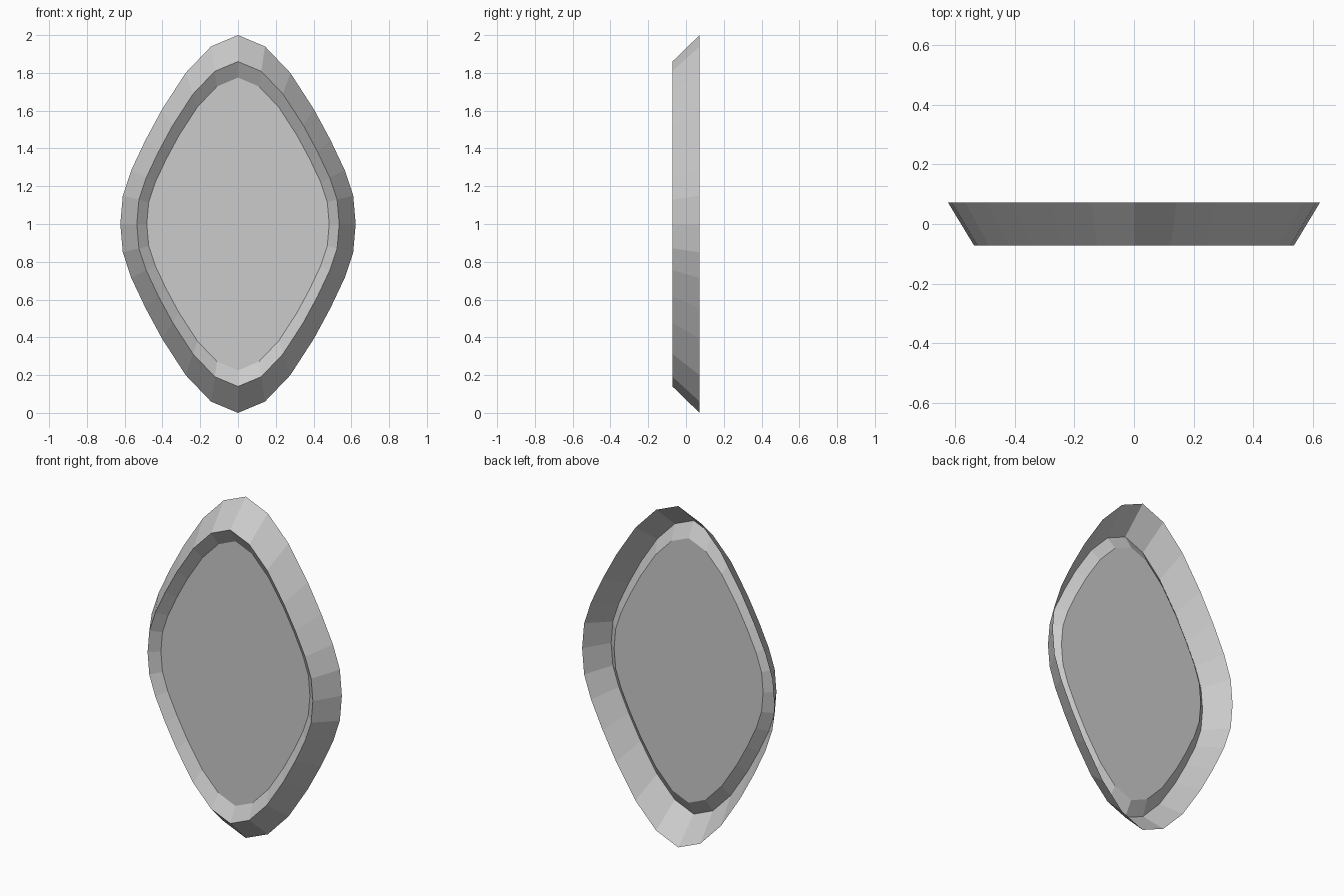
import bpy, bmesh

if "Cube" in bpy.data.objects:
    bpy.data.objects.remove(bpy.data.objects["Cube"])

# Quarter of the outer rim outline (x, height from centre), top to side
QUARTER = [(0, 1), (.143, .94), (.277, .80), (.402, .607),
           (.490, .444), (.565, .285), (.61, .15), (.623, 0)]

# Mirror the quarter into a full closed outline
half = QUARTER + [(x, -z) for x, z in QUARTER[-2::-1]]
outline = half + [(-x, z) for x, z in half[-2:0:-1]]

# Frame cross-section: (outline scale, y) from back rim, to front ridge, to glass edge
SECTION = [(1.0, .072), (.86, -.072), (.775, -.024)]


def make_loop(bm, scale, y):
    return [bm.verts.new((x * scale, y, 1 + z * scale)) for x, z in outline]


def finish(bm, name):
    mesh = bpy.data.meshes.new(name)
    bm.to_mesh(mesh)
    bm.free()
    obj = bpy.data.objects.new(name, mesh)
    bpy.context.collection.objects.link(obj)
    return obj


# Frame: open-backed bevelled shell
bm = bmesh.new()
loops = [make_loop(bm, s, y) for s, y in SECTION]
n = len(outline)
for a, b in zip(loops, loops[1:]):
    for i in range(n):
        j = (i + 1) % n
        bm.faces.new((a[j], a[i], b[i], b[j]))
bm.normal_update()
# Outer slope must face outward: the first face is at the top
if bm.faces[:][0].normal.z < 0:
    bmesh.ops.reverse_faces(bm, faces=bm.faces[:])
finish(bm, "mirror_frame")

# Glass: flat pane facing the front
bm = bmesh.new()
pane = bm.faces.new(make_loop(bm, *SECTION[-1]))
pane.normal_update()
if pane.normal.y > 0:
    pane.normal_flip()
finish(bm, "mirror_glass")
